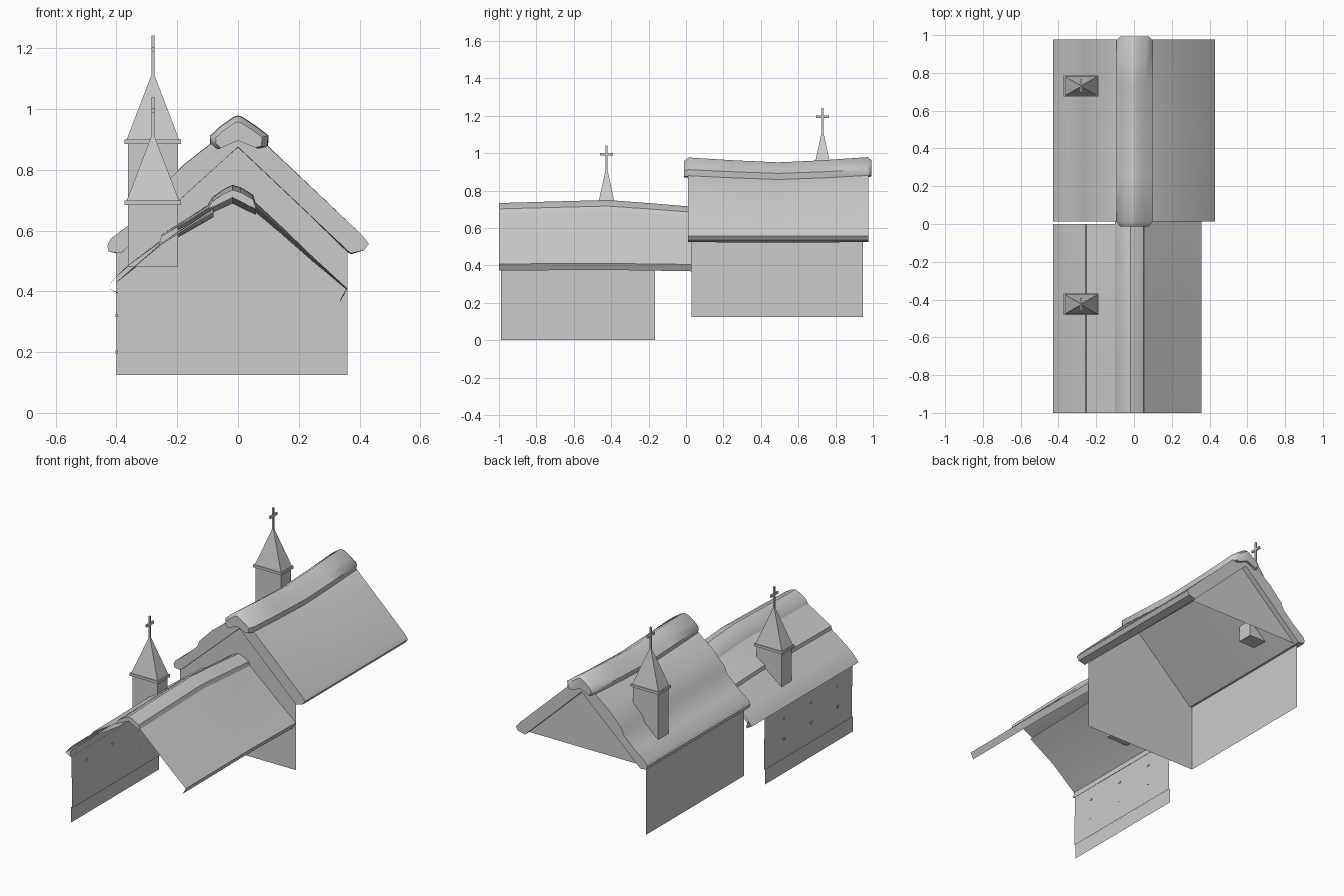
import bpy, math
from mathutils import Vector

if "Cube" in bpy.data.objects:
    bpy.data.objects.remove(bpy.data.objects["Cube"])

grey = bpy.data.materials.new("plain_grey")
grey.use_nodes = True
tone = (0.6, 0.6, 0.6, 1)
grey.diffuse_color = tone
grey.node_tree.nodes["Principled BSDF"].inputs["Base Color"].default_value = tone


def make(name, verts, faces, smooth=None):
    me = bpy.data.meshes.new(name)
    me.from_pydata(verts, [], faces)
    me.materials.append(grey)
    ob = bpy.data.objects.new(name, me)
    bpy.context.collection.objects.link(ob)
    if smooth:
        bpy.ops.object.select_all(action="DESELECT")
        ob.select_set(True)
        bpy.context.view_layer.objects.active = ob
        bpy.ops.object.shade_smooth_by_angle(angle=math.radians(smooth))
    return ob


def loft(name, profile, stations, closed, pivot_z=0, smooth=35):
    """Sweep an (x, z) profile along y; stations are (y, sag, scale)."""
    n = len(profile)
    verts, faces = [], []
    for y, sag, s in stations:
        for x, z in profile:
            drop = sag * max(0, 1 - abs(x) / 0.42)
            verts.append((x * s, y, pivot_z + (z - pivot_z) * s + drop))
    for k in range(len(stations) - 1):
        for i in range(n if closed else n - 1):
            j = (i + 1) % n
            faces.append((k * n + i, k * n + j, (k + 1) * n + j, (k + 1) * n + i))
    if closed:
        faces.append(tuple(range(n))[::-1])
        faces.append(tuple(range(len(verts) - n, len(verts))))
    return make(name, verts, faces, smooth)


def box(name, lo, hi):
    v = [(x, y, z) for x in (lo[0], hi[0]) for y in (lo[1], hi[1]) for z in (lo[2], hi[2])]
    f = [(0, 1, 3, 2), (4, 6, 7, 5), (0, 4, 5, 1), (2, 3, 7, 6), (0, 2, 6, 4), (1, 5, 7, 3)]
    return make(name, v, f)


def side_panel(name, x, y0, y1, z0, z1):
    make(name, [(x, y0, z0), (x, y1, z0), (x, y1, z1), (x, y0, z1)], [(0, 3, 2, 1)])


def gable(name, outline, y):
    make(name, [(x, y, z) for x, z in outline], [tuple(range(len(outline)))])


# Walls of the rear hall: open on the right, with a gable at each end
gable("rear_hall_front_wall", [(-0.4, 0.125), (0.36, 0.125), (0.36, 0.53), (0, 0.88), (-0.4, 0.53)], 0.03)
gable("rear_hall_back_gable", [(0.37, 0.53), (-0.4, 0.53), (0, 0.88)], 0.945)
side_panel("rear_hall_side_wall", -0.4, 0.03, 0.945, 0.125, 0.56)

# Boarded side wall of the front hall
side_panel("front_hall_base_board", -0.402, -0.99, -0.165, 0, 0.09)
side_panel("front_hall_lower_board", -0.396, -0.99, -0.165, 0.085, 0.27)
side_panel("front_hall_upper_board", -0.399, -0.99, -0.165, 0.265, 0.42)
for z in (0.2, 0.32):
    for i in range(3):
        y = -0.85 + i * 0.25
        box("wall_peg", (-0.403, y - 0.008, z - 0.005), (-0.395, y + 0.008, z + 0.005))

# Rear roof: thick stepped slab and a rounded ridge cap that sags
sags = [(0, 0.0), (0.25, -0.015), (0.5, -0.026), (0.75, -0.015), (1, 0.002)]
slab = [(-0.43, 0.55), (-0.42, 0.572), (-0.35, 0.625), (-0.275, 0.695), (-0.262, 0.73), (-0.18, 0.815),
        (-0.08, 0.893), (0, 0.93), (0.09, 0.885), (0.26, 0.725), (0.41, 0.583), (0.43, 0.557),
        (0.415, 0.535), (0.37, 0.525), (0, 0.875), (-0.385, 0.525), (-0.425, 0.53)]
loft("rear_roof", slab, [(0.012 + t * 0.965, s, 1) for t, s in sags], True)
cap = [(-0.09, 0.885), (-0.092, 0.91), (-0.06, 0.94), (-0.015, 0.972), (0, 0.977), (0.015, 0.972),
       (0.06, 0.942), (0.1, 0.912), (0.095, 0.875), (0.07, 0.87), (0, 0.9), (-0.07, 0.868)]
cap_path = [(-0.012, -0.006, 0.8)] + [(0.015 + t * 0.955, s, 1) for t, s in sags] + [(0.992, 0, 0.8)]
loft("rear_ridge_cap", cap, cap_path, True, pivot_z=0.91, smooth=50)

# Front roof: thin shell, with a lip on each eave
arch = [(-1, -0.012), (-0.7, -0.003), (-0.42, 0.005), (-0.2, -0.012), (0.03, -0.032)]
left_shell = [(-0.395, 0.395), (-0.43, 0.412), (-0.4, 0.45), (-0.36, 0.487), (-0.256, 0.565),
              (-0.252, 0.585), (-0.17, 0.635), (-0.06, 0.705)]
loft("front_roof_left", left_shell, [(min(y, 0), s, 1) for y, s in arch], False)
left_lining = [(-0.395, 0.395), (-0.4, 0.43), (-0.25, 0.56), (-0.08, 0.67)]
loft("front_roof_left_lining", left_lining, [(min(y, 0), s, 1) for y, s in arch], False)
right_shell = [(0.04, 0.705), (0.14, 0.613), (0.25, 0.508), (0.358, 0.41), (0.338, 0.375)]
loft("front_roof_right", right_shell, [(y, s, 1) for y, s in arch], False)
front_cap = [(-0.1, 0.68), (-0.085, 0.705), (-0.045, 0.733), (-0.018, 0.745), (0.01, 0.737),
             (0.05, 0.713), (0.06, 0.68), (0.04, 0.69), (-0.018, 0.72), (-0.075, 0.69)]
loft("front_ridge_cap", front_cap, [(y, s, 1) for y, s in arch], True)


# Bell turret: shaft, eave plate, pyramid spire and cross
def turret(prefix, cy, bottom, eave):
    cx = -0.28
    box(prefix + "_shaft", (cx - 0.082, cy - 0.047, bottom), (cx + 0.082, cy + 0.047, eave))
    box(prefix + "_eave", (cx - 0.093, cy - 0.056, eave - 0.008), (cx + 0.093, cy + 0.056, eave + 0.007))
    c = Vector((cx, cy, eave + 0.007))
    base = [c + Vector((sx * 0.086, sy * 0.051, 0)) for sx, sy in ((-1, -1), (1, -1), (1, 1), (-1, 1))]
    top = [c + Vector((sx * 0.005, sy * 0.005, 0.212)) for sx, sy in ((-1, -1), (1, -1), (1, 1), (-1, 1))]
    sides = [(i, (i + 1) % 4, 4 + (i + 1) % 4, 4 + i) for i in range(4)]
    make(prefix + "_spire", base + top, sides + [(4, 5, 6, 7)])
    r = 0.005
    box(prefix + "_cross_post", (cx - r, cy - r, eave + 0.2), (cx + r, cy + r, eave + 0.348))
    box(prefix + "_cross_bar", (cx - r, cy - 0.034, eave + 0.295), (cx + r, cy + 0.034, eave + 0.309))


turret("front_turret", -0.425, 0.48, 0.692)
turret("rear_turret", 0.73, 0.59, 0.893)
